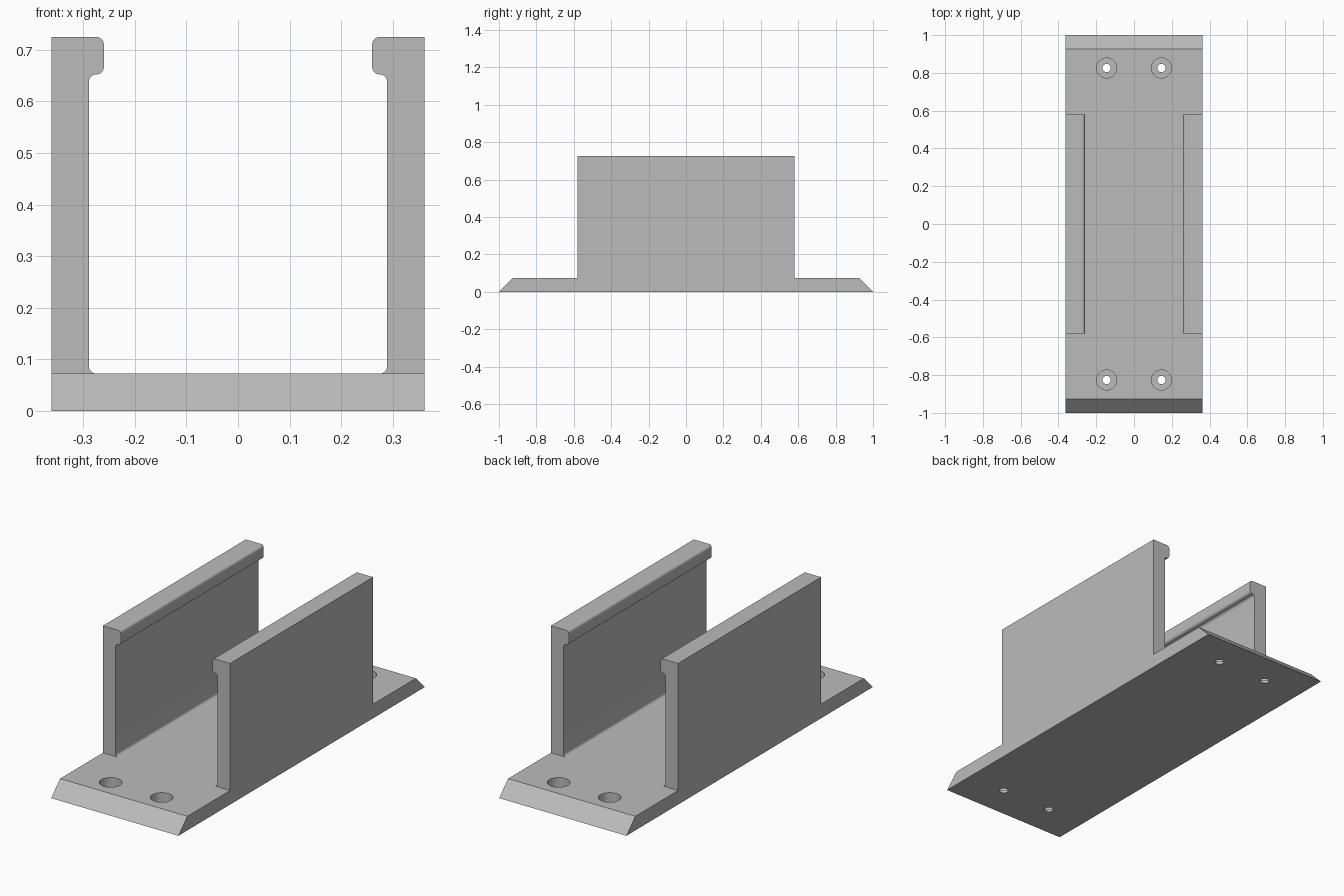
import bpy, bmesh, math
from mathutils import Matrix

if "Cube" in bpy.data.objects:
    bpy.data.objects.remove(bpy.data.objects["Cube"])

grey = bpy.data.materials.new("plain grey")
grey.diffuse_color = (0.5, 0.5, 0.5, 1)
grey.use_nodes = True
grey.node_tree.nodes["Principled BSDF"].inputs["Base Color"].default_value = grey.diffuse_color

W, L, T, H = 0.3615, 1.0, 0.0725, 0.725   # half width, half length, plate thickness, height
WALL_L, R = 0.58, 0.0145                  # wall half length, fillet radius


def make_object(name, bm):
    bmesh.ops.recalc_face_normals(bm, faces=bm.faces)
    mesh = bpy.data.meshes.new(name)
    bm.to_mesh(mesh)
    bm.free()
    mesh.materials.append(grey)
    obj = bpy.data.objects.new(name, mesh)
    bpy.context.collection.objects.link(obj)
    return obj


def extrude(name, points, axis, half):
    """Extrude a closed 2D profile (a, z) symmetrically along x or y."""
    bm = bmesh.new()
    place = (lambda a, z: (-half, a, z)) if axis == 'x' else (lambda a, z: (a, -half, z))
    face = bm.faces.new([bm.verts.new(place(a, z)) for a, z in points])
    out = bmesh.ops.extrude_face_region(bm, geom=[face])
    step = (2 * half, 0, 0) if axis == 'x' else (0, 2 * half, 0)
    bmesh.ops.translate(bm, vec=step, verts=[v for v in out['geom'] if isinstance(v, bmesh.types.BMVert)])
    return make_object(name, bm)


def arc(cx, cz, start, end, steps=8):
    return [(cx + R * math.cos(math.radians(start + (end - start) * i / steps)),
             cz + R * math.sin(math.radians(start + (end - start) * i / steps)))
            for i in range(steps + 1)]


def shade(obj):
    bpy.ops.object.select_all(action='DESELECT')
    obj.select_set(True)
    bpy.context.view_layer.objects.active = obj
    bpy.ops.object.shade_smooth_by_angle(angle=math.radians(30))


# Base plate with bevelled ends
plate = extrude("base_plate", [(-L, 0), (L, 0), (L - T, T), (-L + T, T)], 'x', W)

# Counterbored screw holes
bm = bmesh.new()
for x in (-0.145, 0.145):
    for y in (-0.826, 0.826):
        rings = []
        for r, z in ((0.022, -0.05), (0.022, 0.0145), (0.053, 0.0145), (0.053, 0.12)):
            rings.append([bm.verts.new((x + r * math.cos(k * math.tau / 32),
                                        y + r * math.sin(k * math.tau / 32), z)) for k in range(32)])
        for a, b in zip(rings, rings[1:]):
            for k in range(32):
                n = (k + 1) % 32
                bm.faces.new((a[k], a[n], b[n], b[k]))
        bm.faces.new(rings[0][::-1])
        bm.faces.new(rings[-1])
cutter = make_object("hole_cutter", bm)
cutter.hide_render = True
cutter.hide_set(True)
cut = plate.modifiers.new("screw_holes", 'BOOLEAN')
cut.object, cut.operation, cut.solver = cutter, 'DIFFERENCE', 'EXACT'
shade(plate)

# Side walls with a filleted foot and an inward lip along the top edge
inner, lip, under = 0.289, 0.26, 0.6525
profile = [(W, T), (W, H)]
profile += arc(lip + R, H - R, 90, 180)
profile += arc(lip + R, under + R, 180, 270)
profile += arc(inner - R, under - R, 90, 0)
profile += arc(inner - R, T + R, 0, -90)
for name, side in (("right_wall", 1), ("left_wall", -1)):
    shade(extrude(name, [(side * x, z) for x, z in profile], 'y', WALL_L))
